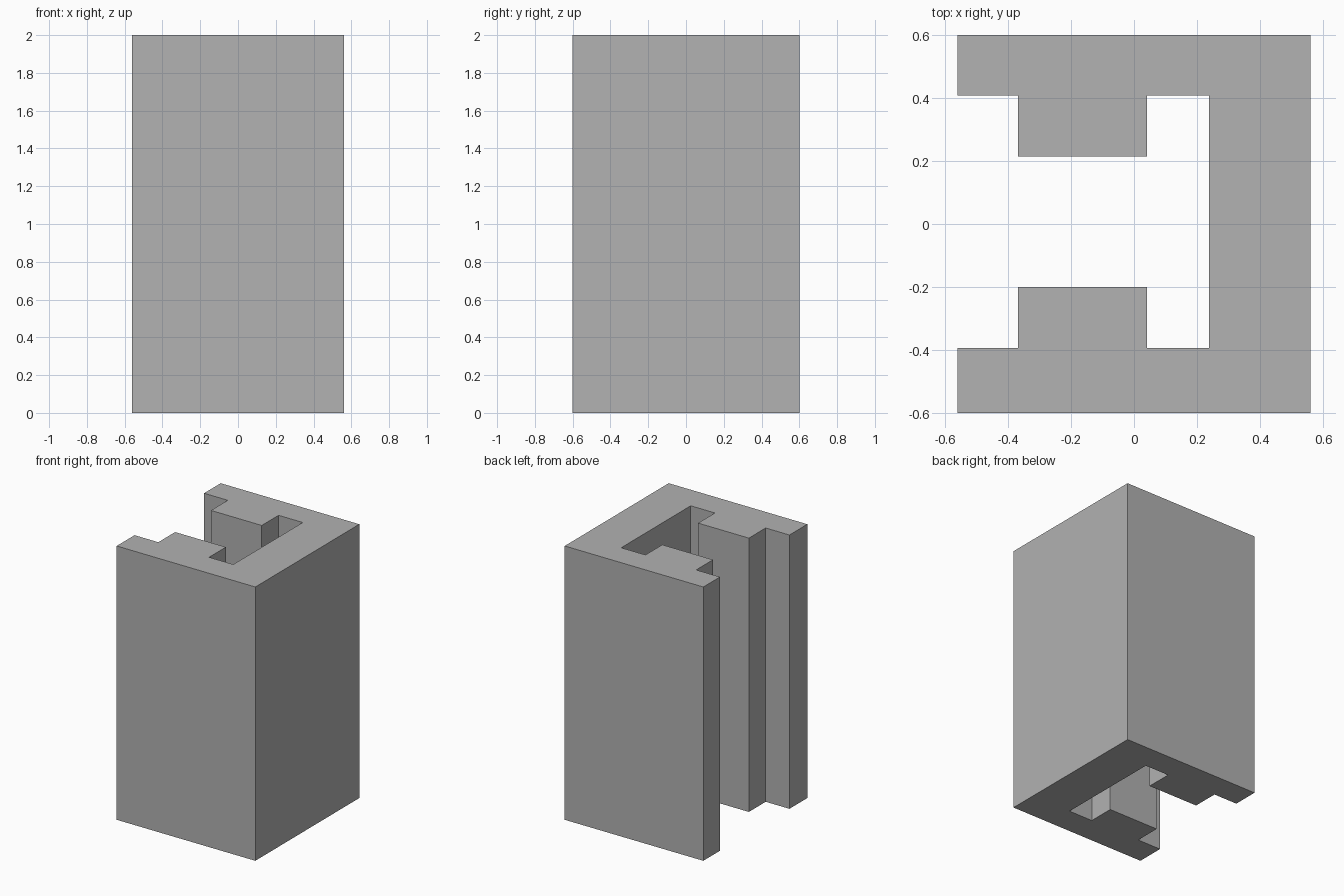
import bpy
import bmesh

HEIGHT = 2.0

cube = bpy.data.objects.get("Cube")
if cube:
    bpy.data.objects.remove(cube, do_unlink=True)

# Single plain grey
grey = bpy.data.materials.new("plain_grey")
grey.use_nodes = True
colour = (0.445, 0.445, 0.445, 1.0)
grey.diffuse_color = colour
grey.node_tree.nodes["Principled BSDF"].inputs["Base Color"].default_value = colour

# Slotted channel outline, seen from above, counter-clockwise
outline = [
    (-0.56, -0.6), (0.56, -0.6), (0.56, 0.6), (-0.56, 0.6),
    # back arm with its inner rib
    (-0.56, 0.408), (-0.368, 0.408), (-0.368, 0.214), (0.042, 0.214), (0.042, 0.408),
    # inner face of the side wall
    (0.238, 0.408), (0.238, -0.394),
    # front arm with its inner rib
    (0.042, -0.394), (0.042, -0.2), (-0.368, -0.2), (-0.368, -0.394), (-0.56, -0.394),
]

# Extrude the outline to full height
bm = bmesh.new()
base = bm.faces.new([bm.verts.new((x, y, 0)) for x, y in outline])
extruded = bmesh.ops.extrude_face_region(bm, geom=[base], use_keep_orig=True)
top_verts = [g for g in extruded["geom"] if isinstance(g, bmesh.types.BMVert)]
bmesh.ops.translate(bm, verts=top_verts, vec=(0, 0, HEIGHT))
bmesh.ops.recalc_face_normals(bm, faces=bm.faces)

mesh = bpy.data.meshes.new("slotted_channel")
bm.to_mesh(mesh)
bm.free()
mesh.materials.append(grey)
bpy.context.collection.objects.link(bpy.data.objects.new("slotted_channel", mesh))
